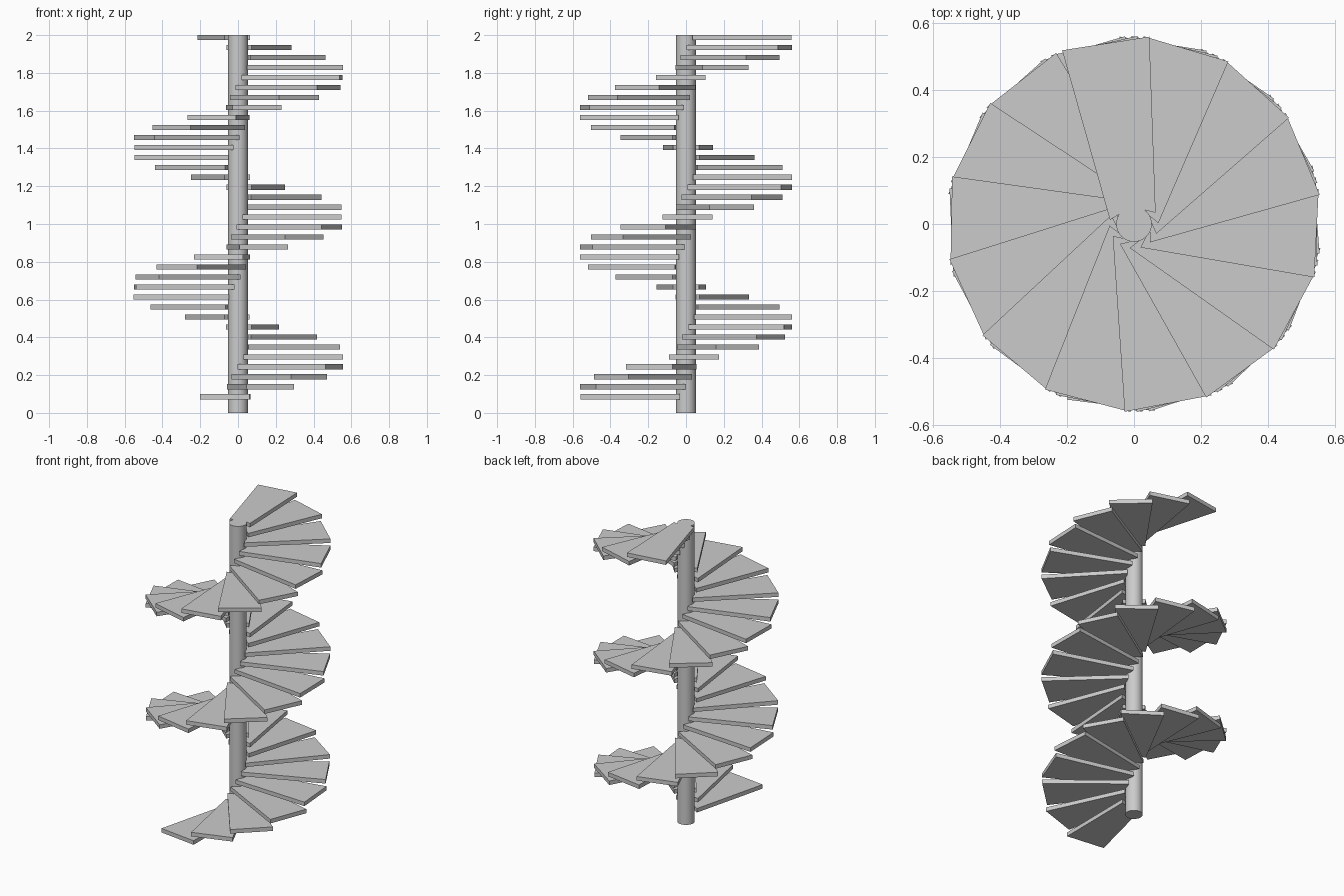
import bpy, bmesh, math

if "Cube" in bpy.data.objects:
    bpy.data.objects.remove(bpy.data.objects["Cube"])

STEPS = 37
TURN = math.radians(25.45)        # rotation per step, counter-clockwise going up
FIRST = math.radians(98.9) - 36 * TURN
RISE = 0.0528
THICK = 0.027
TOP = 2.0
POLE_R = 0.053

# Central pole
bpy.ops.mesh.primitive_cylinder_add(vertices=32, radius=POLE_R, depth=TOP, location=(0, 0, TOP / 2))
pole = bpy.context.object
pole.name = "central_pole"
bpy.ops.object.shade_smooth_by_angle()

# Wedge tread outline pointing along +x, notched around the pole
outline = [(0.023, -0.069), (0.546, -0.132), (0.546, 0.132), (0.023, 0.069), (POLE_R, 0.0)]
bm = bmesh.new()
face = bm.faces.new([bm.verts.new((x, y, 0)) for x, y in outline])
ext = bmesh.ops.extrude_face_region(bm, geom=[face])
bmesh.ops.translate(bm, vec=(0, 0, THICK),
                    verts=[g for g in ext["geom"] if isinstance(g, bmesh.types.BMVert)])
bmesh.ops.recalc_face_normals(bm, faces=bm.faces)
mesh = bpy.data.meshes.new("tread")
bm.to_mesh(mesh)
bm.free()

# Treads winding up the pole, the last one flush with the pole top
for i in range(STEPS):
    tread = bpy.data.objects.new(f"tread_{i + 1:02d}", mesh)
    tread.location.z = TOP - THICK - (STEPS - 1 - i) * RISE
    tread.rotation_euler.z = FIRST + i * TURN
    bpy.context.collection.objects.link(tread)
